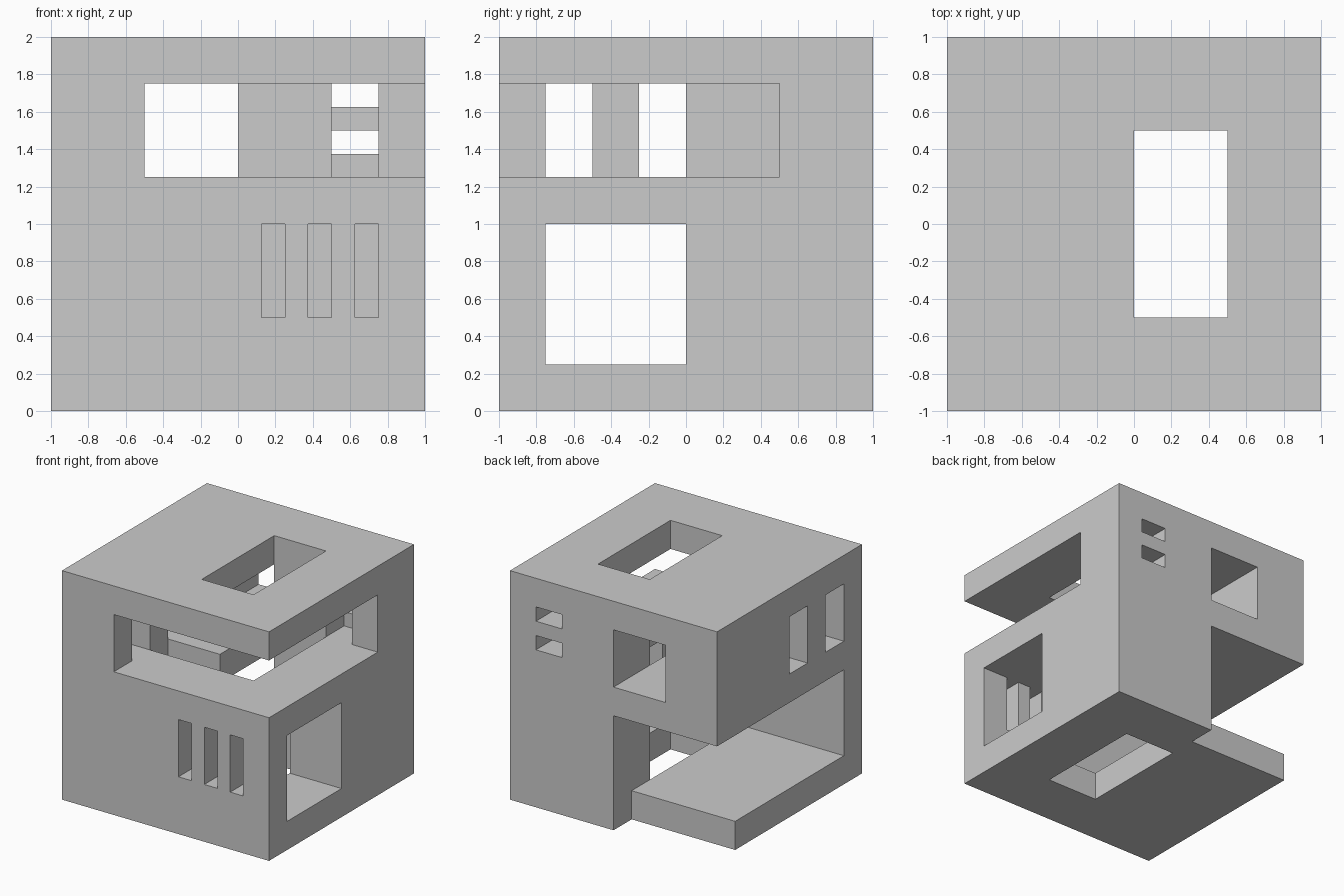
import bpy
import bmesh

if "Cube" in bpy.data.objects:
    bpy.data.objects.remove(bpy.data.objects["Cube"])

E = 0.25  # how far a cutter pokes out past an outer face


def box(name, x, y, z):
    """Axis-aligned box from (min, max) pairs."""
    bm = bmesh.new()
    bmesh.ops.create_cube(bm, size=1)
    for v in bm.verts:
        v.co = [r[0] if c < 0 else r[1] for c, r in zip(v.co, (x, y, z))]
    mesh = bpy.data.meshes.new(name)
    bm.to_mesh(mesh)
    bm.free()
    obj = bpy.data.objects.new(name, mesh)
    bpy.context.collection.objects.link(obj)
    return obj


OUT, IN = 1 + E, -1 - E
LOW, HIGH = (0.25, 1), (1.25, 1.75)  # storey heights

block = box("house_block", (-1, 1), (-1, 1), (0, 2))

cutters = [
    # Vertical light shaft from roof to ground
    box("shaft_cut", (0, 0.5), (-0.5, 0.5), (-E, 2 + E)),
    # Upper storey: room open at the front right corner, back window, wall niche
    box("upper_room_cut", (-0.5, OUT), (IN, 0.5), HIGH),
    box("back_window_cut", (-0.5, 0), (0.25, OUT), HIGH),
    box("niche_cut", (0.5, 0.75), (0.25, 0.75), HIGH),
    # Opening in the upper floor beside the shaft
    box("floor_opening_cut", (-0.5, 0.25), (-0.5, -0.25), (0.75, 1.5)),
    # Lower storey: open terrace on the left, room with right window
    box("terrace_cut", (IN, 0), (-0.75, OUT), LOW),
    box("terrace_edge_cut", (IN, 0), (0.75, OUT), (-E, 0.5)),
    box("lower_room_cut", (-0.5, OUT), (-0.75, 0), LOW),
]
# Left windows of the upper storey
for y in (-0.75, -0.25):
    cutters.append(box("left_window_cut", (IN, -0.25), (y, y + 0.25), HIGH))
# Small back vents
for z in (1.375, 1.625):
    cutters.append(box("back_vent_cut", (0.5, 0.75), (0.625, OUT), (z, z + 0.125)))
# Front slits
for x in (0.125, 0.375, 0.625):
    cutters.append(box("front_slit_cut", (x, x + 0.125), (IN, -0.625), (0.5, 1)))

for c in cutters:
    c.hide_render = True
    m = block.modifiers.new(c.name, 'BOOLEAN')
    m.operation = 'DIFFERENCE'
    m.solver = 'EXACT'
    m.object = c

# Bake the cuts and remove the cutters
deps = bpy.context.evaluated_depsgraph_get()
baked = bpy.data.meshes.new_from_object(block.evaluated_get(deps))
block.modifiers.clear()
block.data = baked
for c in cutters:
    bpy.data.objects.remove(c, do_unlink=True)
